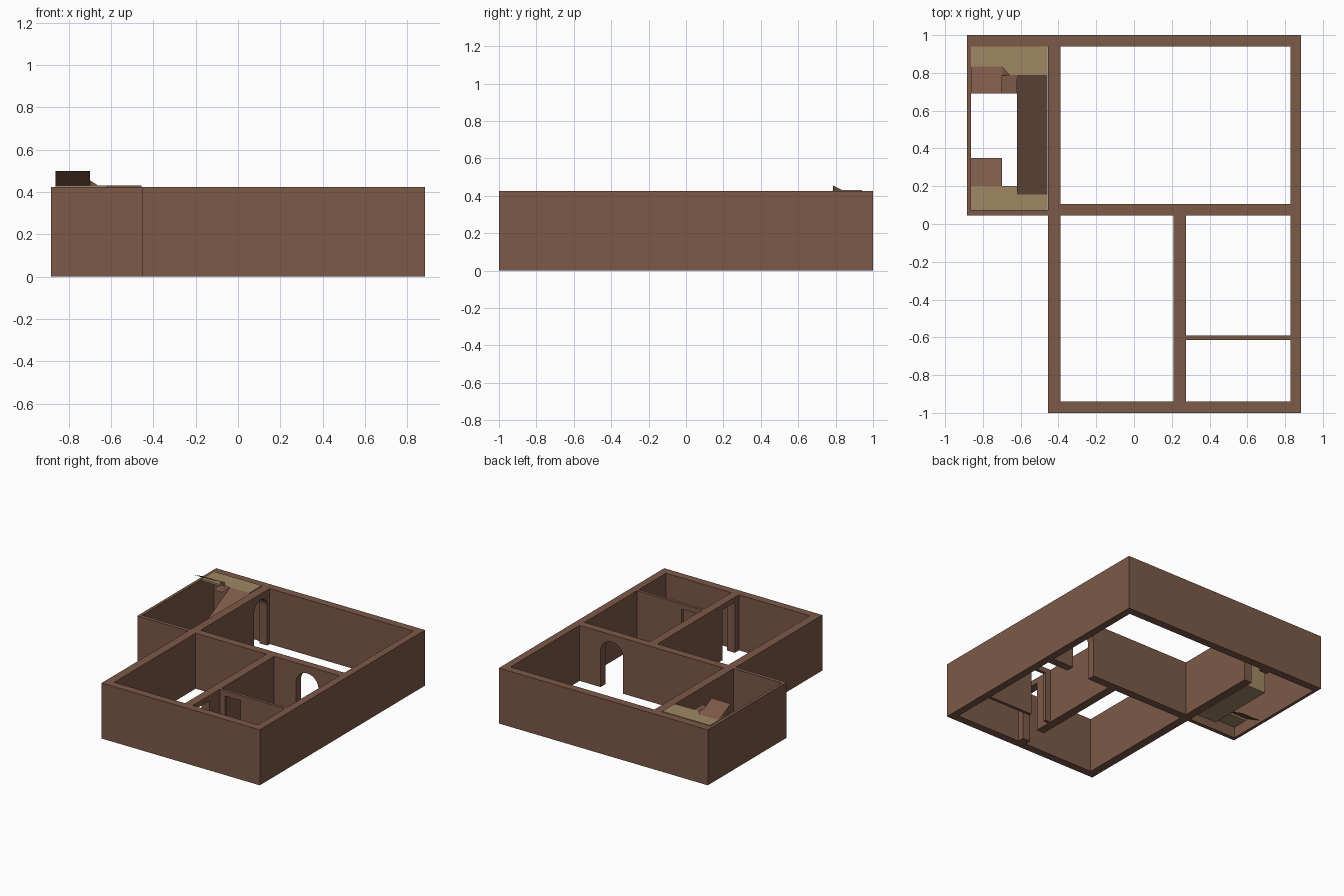
import bpy, bmesh, math

if "Cube" in bpy.data.objects:
    bpy.data.objects.remove(bpy.data.objects["Cube"])

H = 0.425


def material(name, rgb):
    m = bpy.data.materials.new(name)
    m.diffuse_color = (*rgb, 1)
    m.use_nodes = True
    m.node_tree.nodes["Principled BSDF"].inputs["Base Color"].default_value = m.diffuse_color
    return m


BROWN = material("brown_wall", (0.2, 0.1, 0.065))
TAN = material("tan_slab", (0.35, 0.25, 0.13))


def finish(name, bm, mats):
    me = bpy.data.meshes.new(name)
    bm.to_mesh(me)
    bm.free()
    for m in mats:
        me.materials.append(m)
    ob = bpy.data.objects.new(name, me)
    bpy.context.collection.objects.link(ob)
    return ob


def prism(name, profile, axis, a, b, mats=(BROWN,)):
    """Extrude a (u, z) profile along axis from a to b; sloped tops get the second material."""
    place = (lambda u, z, t: (t, u, z)) if axis == 'x' else (lambda u, z, t: (u, t, z))
    bm = bmesh.new()
    rings = [[bm.verts.new(place(u, z, t)) for u, z in profile] for t in (a, b)]
    n = len(profile)
    bm.faces.new(rings[0])
    bm.faces.new(rings[1])
    for i in range(n):
        j = (i + 1) % n
        bm.faces.new((rings[0][i], rings[0][j], rings[1][j], rings[1][i]))
    bmesh.ops.recalc_face_normals(bm, faces=bm.faces)
    if len(mats) > 1:
        for f in bm.faces:
            if 0.3 < f.normal.z < 0.97:
                f.material_index = 1
    return finish(name, bm, mats)


def box(name, x0, x1, y0, y1, z0=0, z1=H, mat=BROWN):
    return prism(name, [(x0, z0), (x1, z0), (x1, z1), (x0, z1)], 'y', y0, y1, (mat,))


def sheet(name, pts, mat=BROWN):
    bm = bmesh.new()
    bm.faces.new([bm.verts.new(p) for p in pts])
    return finish(name, bm, (mat,))


def door_wall(name, axis, a, b, u0, u1, d0, d1, top, arched):
    """Wall with a doorway between d0 and d1, arched or square."""
    r, c = (d1 - d0) / 2, (d0 + d1) / 2
    if arched:
        hole = [(c - r * math.cos(math.pi * i / 16), top - r + r * math.sin(math.pi * i / 16))
                for i in range(17)]
    else:
        hole = [(d0, top), (d1, top)]
    pts = [(u0, 0), (d0, 0)] + hole + [(d1, 0), (u1, 0), (u1, H), (u0, H)]
    return prism(name, pts, axis, a, b)


# outer walls
box("back_wall", -0.885, 0.885, 0.94, 1.0)
box("front_wall", -0.455, 0.885, -1.0, -0.94)
box("right_wall", 0.828, 0.885, -0.94, 0.94)
box("stairwell_left_wall", -0.885, -0.862, 0.045, 0.94)
box("stairwell_front_wall", -0.862, -0.455, 0.045, 0.075)

# walls with doorways
door_wall("left_arch_wall", 'x', -0.455, -0.39, -0.94, 0.94, 0.75, 0.91, 0.38, True)
door_wall("middle_arch_wall", 'y', 0.045, 0.105, -0.39, 0.828, 0.46, 0.65, 0.37, True)
door_wall("partition_wall", 'x', 0.21, 0.275, -0.94, 0.045, -0.89, -0.74, 0.385, False)
door_wall("thin_partition", 'y', -0.613, -0.59, 0.275, 0.828, 0.32, 0.45, 0.385, False)

# stair landings
box("upper_landing", -0.862, -0.457, 0.79, 0.94, 0.415, 0.43, TAN)
box("lower_landing", -0.862, -0.457, 0.075, 0.155, 0.085, 0.10, TAN)
box("lower_landing_step", -0.862, -0.62, 0.155, 0.20, 0.085, 0.10, TAN)

# main flight, solid below the slope
prism("main_flight", [(0.155, 0), (0.70, 0), (0.70, 0.36), (0.79, 0.415), (0.79, 0.43), (0.155, 0.10)],
      'x', -0.62, -0.457, (TAN, BROWN))

# short ramps leaving each landing
xl, xr = -0.862, -0.70
sheet("upper_ramp", [(xl, 0.835, 0.43), (xr, 0.835, 0.43), (xr, 0.69, 0.50), (xl, 0.69, 0.50)])
sheet("lower_ramp", [(xl, 0.20, 0.10), (xr, 0.20, 0.10), (xr, 0.35, 0.02), (xl, 0.35, 0.02)])

# filler between the ramps at the upper landing
sheet("landing_edge", [(xr, 0.79, 0.428), (xr, 0.69, 0.428), (-0.62, 0.69, 0.428), (-0.62, 0.79, 0.428)])
sheet("corner_slope", [(xr, 0.835, 0.43), (xr, 0.785, 0.455), (-0.66, 0.79, 0.43)])
sheet("corner_face", [(xr, 0.785, 0.428), (-0.66, 0.79, 0.43), (xr, 0.785, 0.455)])
